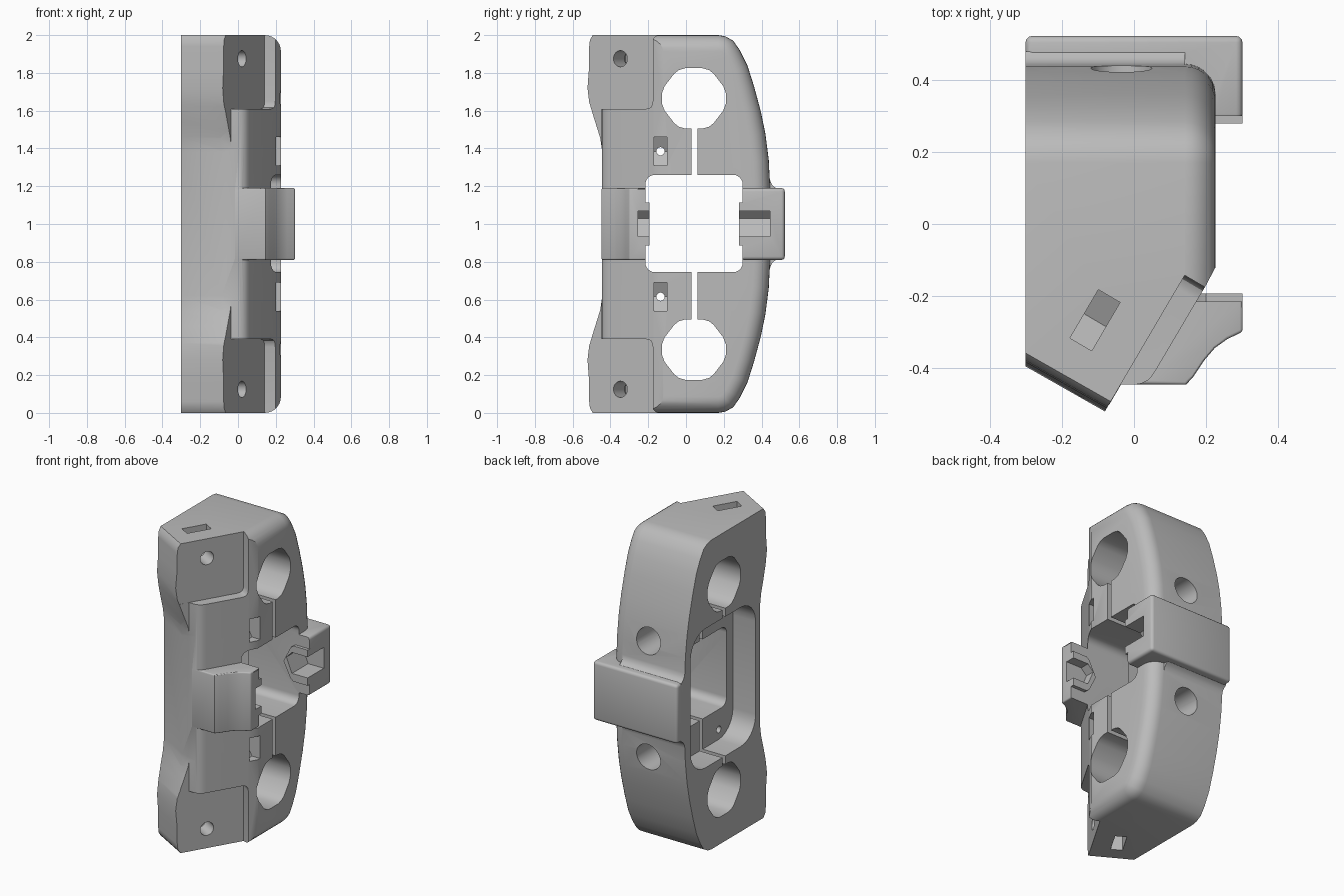
import bpy, bmesh, math
from mathutils import Matrix

if "Cube" in bpy.data.objects:
    bpy.data.objects.remove(bpy.data.objects["Cube"], do_unlink=True)

grey = bpy.data.materials.new("plain grey")
grey.use_nodes = True
grey.diffuse_color = (0.5, 0.5, 0.5, 1)
grey.node_tree.nodes["Principled BSDF"].inputs["Base Color"].default_value = (0.5, 0.5, 0.5, 1)

# Frame lying on the slanted end pads: local x points out, local y runs along the pad
PAD = Matrix.Translation((-0.079, -0.518, 0)) @ Matrix.Rotation(math.radians(-30.4), 4, "Z")


def finish(name, bm):
    bmesh.ops.recalc_face_normals(bm, faces=bm.faces)
    mesh = bpy.data.meshes.new(name)
    bm.to_mesh(mesh)
    bm.free()
    mesh.materials.append(grey)
    obj = bpy.data.objects.new(name, mesh)
    bpy.context.collection.objects.link(obj)
    return obj


def apply(obj, mod):
    bpy.context.view_layer.objects.active = obj
    bpy.ops.object.modifier_apply(modifier=mod.name)


def loft(name, loops, frame=None):
    """Skin a row of closed point loops and cap both ends."""
    bm = bmesh.new()
    rings = [[bm.verts.new(p) for p in loop] for loop in loops]
    bm.faces.new(rings[0])
    bm.faces.new(rings[-1])
    for low, high in zip(rings, rings[1:]):
        for i in range(len(low)):
            j = (i + 1) % len(low)
            bm.faces.new((low[i], low[j], high[j], high[i]))
    if frame:
        bm.transform(frame)
    return finish(name, bm)


def prism(name, pts, axis, a, b, frame=None, bevel=0):
    """Extrude a 2D outline along an axis from a to b."""
    place = {"x": lambda p, q, t: (t, p, q),
             "y": lambda p, q, t: (p, t, q),
             "z": lambda p, q, t: (p, q, t)}[axis]
    obj = loft(name, [[place(p, q, t) for p, q in pts] for t in (a, b)], frame)
    if bevel:
        mod = obj.modifiers.new("round", "BEVEL")
        mod.width, mod.segments = bevel, 3
        mod.limit_method, mod.angle_limit = "ANGLE", math.radians(50)
        apply(obj, mod)
    return obj


def combine(target, tool, operation="DIFFERENCE"):
    mod = target.modifiers.new("combine", "BOOLEAN")
    mod.operation, mod.solver, mod.object = operation, "EXACT", tool
    apply(target, mod)
    bpy.data.objects.remove(tool, do_unlink=True)


def rect(p0, p1, q0, q1, r=0.0):
    if not r:
        return [(p0, q0), (p1, q0), (p1, q1), (p0, q1)]
    pts = []
    for k, (cx, cy) in enumerate(rect(p0 + r, p1 - r, q0 + r, q1 - r)):
        for s in range(7):
            t = math.pi * (1 + k / 2 + s / 12)
            pts.append((cx + r * math.cos(t), cy + r * math.sin(t)))
    return pts


def circle(cx, cy, r, n=32):
    return [(cx + r * math.cos(math.tau * i / n), cy + r * math.sin(math.tau * i / n))
            for i in range(n)]


def flip(pts):
    return [(p, 2 - q) for p, q in reversed(pts)]


# Main body: side outline with a wavy slanted front and an arched, rounded back
wave = [(.035, 0), (.015, .025), (.01, .06), (.008, .18), (-.002, .28),
        (.012, .37), (.035, .46), (.058, .54), (.07, .62)]
arch = [(.17, 0), (.21, .007), (.25, .03), (.285, .08), (.325, .16), (.36, .27),
        (.395, .4), (.42, .52), (.438, .66), (.445, .8)]
back = arch + flip(arch)
front = flip(wave[::-1]) + wave[::-1]


def body_loop(x, inset):
    loop = []
    for i, (y, z) in enumerate(back):
        if 0 < i < len(back) - 1:
            ty, tz = back[i + 1][0] - back[i - 1][0], back[i + 1][1] - back[i - 1][1]
        else:
            ty, tz = (1, 0) if i == 0 else (-1, 0)
        size = math.hypot(ty, tz)
        loop.append((x, y - inset * tz / size, z + inset * ty / size))
    for w, z in front:
        loop.append((x, w - 0.52 - 0.568 * (x + 0.08), min(max(z, inset), 2 - inset)))
    return loop


R = 0.085
turns = [math.pi / 2 * k / 7 for k in range(8)]
body = loft("housing_body", [body_loop(-0.302, 0)] + [
    body_loop(0.227 - R + R * math.sin(t), R * (1 - math.cos(t))) for t in turns])

# Plan outline trims the front corner into a short flat and a slanted face
plan = [(-0.5, -0.8), (-0.2443, -0.8), (-0.036, -0.447), (0, -0.447), (0.02, -0.444),
        (0.038, -0.435), (0.05, -0.423), (0.06, -0.408), (0.2, -0.171), (0.227, -0.12),
        (0.24, -0.1), (0.24, 0.7), (-0.5, 0.7)]
combine(body, prism("plan_trim", plan, "z", -0.2, 2.2), "INTERSECT")

# Shallow hollow along the middle of the front
hollow = [(-0.7, 0.3), (-0.53, 0.3), (-0.505, 0.38), (-0.49, 0.43), (-0.468, 0.5),
          (-0.453, 0.55), (-0.446, 0.6)]
combine(body, prism("front_hollow", hollow + flip(hollow), "x", -0.4, 0.1))

# Rear bracket with side arm and soft root, and front lug with a scooped corner
bracket = [(-0.302, 0.4), (0.15, 0.4), (0.18, 0.29), (0.302, 0.29), (0.302, 0.523),
           (-0.302, 0.523)]
combine(body, prism("rear_bracket", bracket, "z", 0.81, 1.19, bevel=0.018), "UNION")
root = [(0.41, 0.75), (0.441, 0.75), (0.449, 0.78), (0.46, 0.798), (0.48, 0.812)]
combine(body, prism("bracket_root", root + flip(root), "x", -0.302, 0.142), "UNION")
lug = [(-0.02, -0.447), (0.145, -0.447), (0.165, -0.425), (0.195, -0.38), (0.225, -0.345),
       (0.26, -0.32), (0.302, -0.3), (0.302, -0.2), (0.1, -0.2), (0.02, -0.36)]
combine(body, prism("front_lug", lug, "z", 0.81, 1.19, bevel=0.008), "UNION")

# Inner cavity open to one side, and the square window on the other
combine(body, prism("cavity", rect(-0.28, 0.385, 0.55, 1.45, 0.15), "x", -0.5, -0.14))
combine(body, prism("window", rect(-0.215, 0.30, 0.745, 1.26, 0.05), "x", -0.2, 0.5))
combine(body, prism("cable_slit", rect(0.03, 0.06, 0.45, 1.55), "x", -0.5, 0.5))

# Features repeated at the top and bottom
quarter = [(.17, .025), (.155, .065), (.105, .13), (.08, .15), (.045, .16)]
half = quarter + [(-p, q) for p, q in reversed(quarter)]
port = [(0.042 + p, 0.335 + q) for p, q in half + [(p, -q) for p, q in reversed(half)]]
pad = [(-0.1, -0.1), (0.435, -0.1), (0.435, 0.35), (0.431, 0.37), (0.423, 0.382),
       (0.41, 0.388), (0.395, 0.39), (-0.1, 0.39)]
nut = [(0.123, -0.1), (0.279, -0.1), (0.279, 0.16), (0.201, 0.205), (0.123, 0.16)]
trap = [(0.4, 0.54), (0.17, 0.54), (0.13, 0.615), (0.17, 0.69), (0.4, 0.69)]
cuts = [("port", port, "x", -0.5, 0.5, None),
        ("pad_recess", pad, "x", 0, 0.25, PAD),
        ("pad_screw_hole", circle(0.198, 0.125, 0.043), "x", -0.18, 0.1, PAD),
        ("nut_pocket", nut, "x", -0.187, -0.117, PAD),
        ("side_nut_trap", trap, "y", -0.17, -0.10, None),
        ("side_pin_hole", circle(-0.135, 0.615, 0.022, 16), "x", -0.2, 0.3, None),
        ("rear_hole", circle(-0.035, 0.625, 0.085), "y", 0.2, 0.6, None)]
for name, pts, axis, a, b, frame in cuts:
    for outline in (pts, flip(pts)):
        combine(body, prism(name, outline, axis, a, b, frame))

# Raised hexagonal collars facing each other across the window, slotted for nuts
collar = [(0.13, 1.0), (0.18, 0.9), (0.2, 0.885), (0.302, 0.885),
          (0.302, 1.115), (0.2, 1.115), (0.18, 1.1)]
slot = [(0.4, 0.935), (0.19, 0.935), (0.15, 1.03), (0.19, 1.07), (0.4, 1.07)]
for a, b, c, d in ((0.28, 0.32, 0.27, 0.445), (-0.235, -0.193, -0.255, -0.18)):
    combine(body, prism("collar", collar, "y", a, b), "UNION")
    combine(body, prism("collar_slot", slot, "y", c, d))

bpy.ops.object.select_all(action="DESELECT")
body.select_set(True)
bpy.context.view_layer.objects.active = body
bpy.ops.object.shade_smooth_by_angle(angle=math.radians(30))
